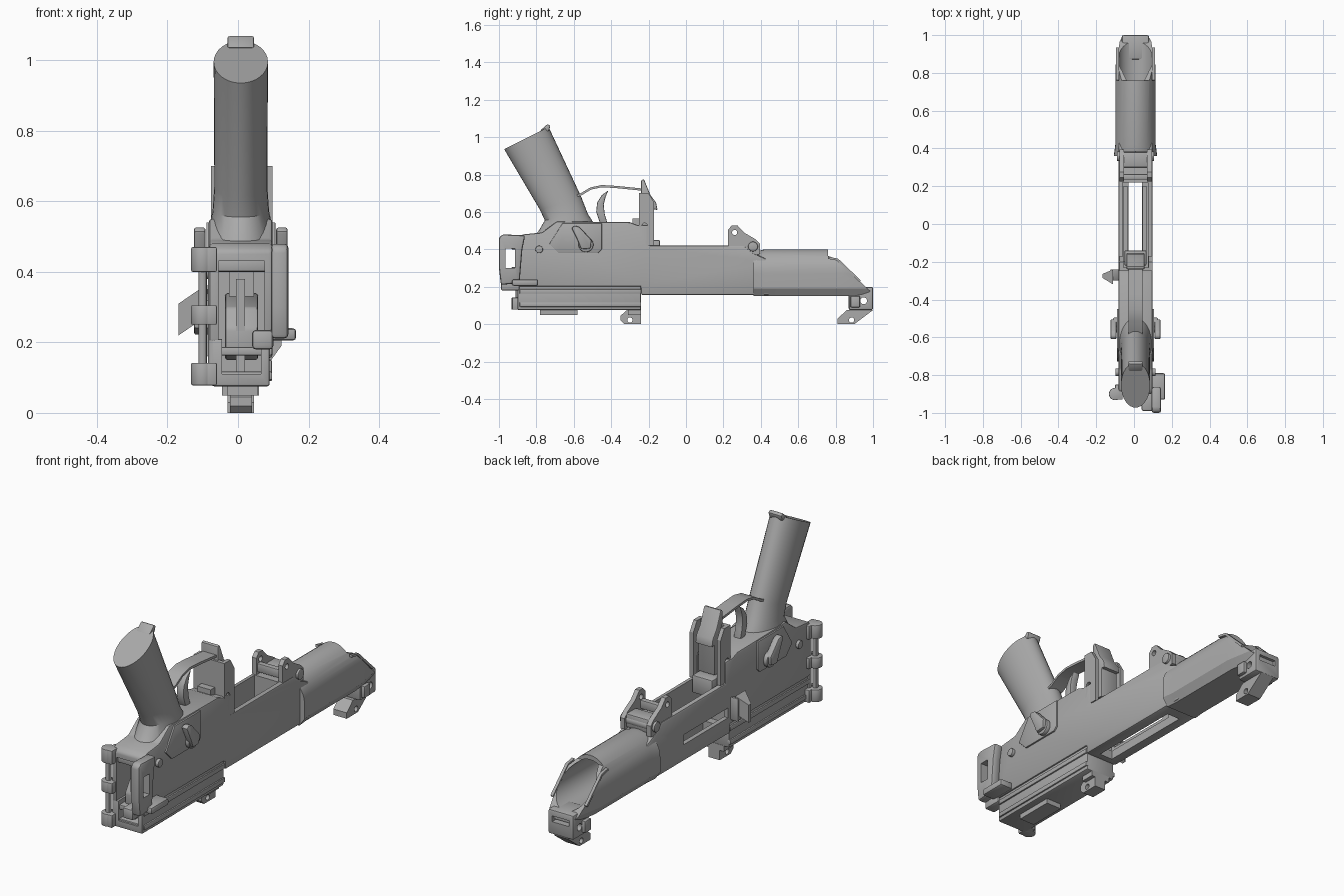
import bpy, bmesh, math
from mathutils import Vector

old = bpy.data.objects.get("Cube")
if old:
    bpy.data.objects.remove(old, do_unlink=True)

grey = bpy.data.materials.new("Plain grey")
grey.use_nodes = True
grey.diffuse_color = (0.4, 0.4, 0.4, 1)
grey.node_tree.nodes["Principled BSDF"].inputs["Base Color"].default_value = (0.4, 0.4, 0.4, 1)
CX = 0.008  # body centreline


def loft(name, rings, bevel=0.0):
    """Skin a list of equal-length point rings and cap both ends."""
    bm = bmesh.new()
    vs = [[bm.verts.new(p) for p in r] for r in rings]
    n = len(vs[0])
    for a, b in zip(vs, vs[1:]):
        for i in range(n):
            bm.faces.new((a[i], a[(i + 1) % n], b[(i + 1) % n], b[i]))
    bm.faces.new(vs[0])
    bm.faces.new(vs[-1])
    bmesh.ops.recalc_face_normals(bm, faces=bm.faces)
    me = bpy.data.meshes.new(name)
    bm.to_mesh(me)
    bm.free()
    ob = bpy.data.objects.new(name, me)
    me.materials.append(grey)
    bpy.context.collection.objects.link(ob)
    if bevel:
        m = ob.modifiers.new("Bevel", 'BEVEL')
        m.width, m.segments, m.limit_method = bevel, 2, 'ANGLE'
        apply(ob, m)
    return ob


def activate(ob):
    bpy.ops.object.select_all(action='DESELECT')
    ob.select_set(True)
    bpy.context.view_layer.objects.active = ob


def apply(ob, m):
    activate(ob)
    bpy.ops.object.modifier_apply(modifier=m.name)


def prism(name, pts, x0, x1, bevel=0.0):
    """Extrude a side profile of (y, z) points across x."""
    return loft(name, [[(x, y, z) for y, z in pts] for x in (x0, x1)], bevel)


def box(name, x0, x1, y0, y1, z0, z1, bevel=0.0):
    return prism(name, [(y0, z0), (y1, z0), (y1, z1), (y0, z1)], x0, x1, bevel)


def rod(name, a, b, r, n=20, bevel=0.0):
    a, b = Vector(a), Vector(b)
    d = (b - a).normalized()
    u = d.orthogonal().normalized()
    v = d.cross(u)
    ring = [(u * math.cos(t) + v * math.sin(t)) * r for t in (i * math.tau / n for i in range(n))]
    return loft(name, [[p + q for q in ring] for p in (a, b)], bevel)


def pin(name, y, z, r, x0, x1, bevel=0.0):
    return rod(name, (x0, y, z), (x1, y, z), r, bevel=bevel)


def cut(ob, *cutters):
    for c in cutters:
        m = ob.modifiers.new("Cut", 'BOOLEAN')
        m.operation, m.solver, m.object = 'DIFFERENCE', 'EXACT', c
        apply(ob, m)
        bpy.data.objects.remove(c, do_unlink=True)
    return ob


def ribbon(name, path, half, x0, x1):
    """A strip of even thickness following a (y, z) path."""
    ps = [Vector(p) for p in path]
    up, down = [], []
    for i, p in enumerate(ps):
        t = (ps[min(i + 1, len(ps) - 1)] - ps[max(i - 1, 0)]).normalized()
        nrm = Vector((-t.y, t.x)) * half
        up.append(p + nrm)
        down.append(p - nrm)
    return prism(name, [tuple(p) for p in up + down[::-1]], x0, x1)


# Receiver: one side profile, hollowed from the rear and from above
receiver = prism("receiver", [(-.9, .2), (-.9, .46), (-.87, .48), (-.77, .49), (-.69, .55), (-.3, .545),
                              (-.26, .53), (-.2, .53), (-.2, .42), (.31, .42), (.36, .38), (.45, .34),
                              (.45, .155), (-.24, .155), (-.24, .2)], -.083, .098, .01)
cut(receiver,
    box("rear_hollow", -.055, .075, -1, -.3, .1, .43),
    box("well_hollow", -.06, .075, -.24, .22, .2, .7),
    box("well_slot", -.03, .043, -.2, .3, .1, .3),
    box("side_slot", -.2, -.04, -.22, .14, .24, .29))

# Lower rail under the rear half
rail = box("lower_rail", -.075, .09, -.9, -.24, .075, .21, .008)
cut(rail, box("rail_hollow", -.045, .065, -1, -.3, .11, .3))
for z in (.105, .175):
    box("rail_rib", -.082, .097, -.89, -.24, z - .012, z + .012, .004)
box("rail_lip", -.03, .055, -.78, -.58, .05, .08)
rear_foot = prism("rear_foot", [(-.35, .02), (-.33, 0), (-.24, 0), (-.24, .08), (-.31, .08), (-.35, .045)], -.022, .04)
cut(rear_foot, pin("foot_hole", -.3, .022, .014, -.1, .1))
box("rear_foot_plate", -.045, .06, -.31, -.24, .05, .08)

# Parts inside the rear opening
box("inner_top_bar", -.06, .083, -.89, -.84, .40, .44, .006)
box("inner_block", -.025, .045, -.8, -.5, .33, .42)
prism("inner_hammer", [(-.86, .24), (-.82, .3), (-.6, .34), (-.6, .15), (-.8, .15), (-.86, .17)], -.037, .057, .008)
box("inner_stem", -.005, .02, -.86, -.7, .1, .38)
box("inner_wall", -.06, .08, -.6, -.56, .1, .44)

# Handguard: rounded shell tapering to the far end, bored and cut on a slope
def shell_ring(y, half, top):
    pts = [(half * .75, .15), (half, .19)]
    arc = [i * math.pi / 16 for i in range(17)]
    pts += [(half * math.cos(t), .27 + (top - .27) * math.sin(t)) for t in arc]
    pts += [(-half, .19), (-half * .75, .15)]
    return [(CX + x, y, z) for x, z in pts]


guard = loft("handguard", [shell_ring(.36, .115, .385), shell_ring(.42, .107, .4),
                           shell_ring(.83, .107, .4), shell_ring(.985, .08, .4)])
cut(guard,
    prism("slope_cutter", [(.76, .6), (.76, .365), (.81, .345), (.98, .18), (1.2, .18), (1.2, .6)], -.5, .5),
    rod("bore", (CX, .45, .285), (CX, 1.1, .285), .092, 32))
ridge = ribbon("slope_rim_left", [(.76, .355), (.81, .345), (.93, .23)], .006, -.095, -.08)
ribbon("slope_rim_right", [(.76, .355), (.81, .345), (.93, .23)], .006, .096, .111)

# Far end block and foot
end = box("end_block", -.065, .08, .87, 1.0, .075, .2, .01)
cut(end, pin("end_hole", .95, .125, .018, -.2, .2), box("end_notch", -.04, .055, .96, 1.1, .14, .17))
for x in (-.075, .075):
    box("end_lug", x - .008, x + .022, .88, .93, .09, .15, .005)
foot = prism("front_foot", [(.81, 0), (.9, 0), (1.0, .075), (.86, .075), (.81, .03)], -.03, .046)
cut(foot, pin("foot_hole", .885, .022, .014, -.1, .1))

# Grip lofted from tilted ellipses: back point, front point, half width
grip_rings = [((-.85, .44), (-.46, .46), .098), ((-.79, .495), (-.49, .535), .092),
              ((-.755, .555), (-.525, .59), .08), ((-.78, .61), (-.56, .68), .075),
              ((-.972, .935), (-.735, 1.055), .077)]
rings = []
for back, front, w in grip_rings:
    b, f = Vector((0, *back)), Vector((0, *front))
    rings.append([(b + f) / 2 + (f - b) / 2 * math.cos(t) + Vector((CX + w * math.sin(t), 0, 0))
                  for t in (i * math.tau / 32 for i in range(32))])
loft("grip", rings)
prism("grip_lip", [(-.78, 1.035), (-.74, 1.07), (-.725, 1.06), (-.735, 1.03)], -.03, .046, .006)

# Trigger guard and trigger
ribbon("trigger_guard", [(-.62, .67), (-.56, .695), (-.51, .725), (-.45, .738), (-.37, .733), (-.24, .72)],
       .006, -.03, .046)
prism("trigger", [(-.415, .715), (-.45, .69), (-.475, .65), (-.48, .6), (-.46, .54), (-.42, .54),
                  (-.435, .59), (-.44, .64), (-.43, .68)], -.012, .028, .005)

# Catch post: two cheeks, a lever with a bent tip, and a cross pin
for x in (-.076, .078):
    cheek = prism("catch_cheek", [(-.25, .42), (-.25, .7), (-.2, .7), (-.17, .65), (-.17, .42)], x, x + .02)
    cut(cheek, pin("cheek_hole", -.222, .525, .016, -.3, .3))
prism("catch_lever", [(-.24, .52), (-.24, .77), (-.225, .775), (-.19, .69), (-.16, .65), (-.152, .61),
                      (-.175, .615), (-.175, .46), (-.21, .46)], -.04, .056, .006)
box("catch_web", -.07, .09, -.25, -.23, .5, .7)
box("guard_stop", -.03, .045, -.285, -.25, .53, .565)
box("catch_base", -.05, .065, -.22, -.14, .36, .45, .006)

# Pivot bracket above the well
for x in (-.078, .07):
    ear = prism("bracket_ear", [(.225, .42), (.225, .505), (.245, .528), (.275, .528), (.31, .49), (.37, .455),
                                (.395, .43), (.395, .375), (.34, .36), (.3, .4)], x, x + .024)
    cut(ear, pin("ear_hole", .26, .49, .014, -.3, .3))
box("bracket_bridge", -.06, .075, .3, .38, .38, .45, .008)
box("bracket_bar", -.06, .075, .235, .265, .43, .475, .006)
pin("bracket_pin", .358, .415, .026, -.09, .106, .004)
for x in (-.05, .05):
    box("well_ledge", x - .006, x + .016, -.2, .2, .27, .3)

# Side cover plates, selector levers and pivot pins on both sides
for side in (-1, 1):
    def sx(d): return CX + side * d
    prism("cover_plate", [(-.73, .43), (-.68, .38), (-.47, .38), (-.45, .4), (-.45, .54), (-.66, .54)],
          sx(.085), sx(.098), .003)
    pin("selector_hub", -.535, .425, .04, sx(.09), sx(.118), .005)
    prism("selector_arm", [(-.612, .515), (-.595, .527), (-.57, .52), (-.505, .45), (-.51, .405), (-.56, .4),
                           (-.578, .445)], sx(.1), sx(.133), .007)
    pin("rear_pin", -.785, .4, .02, sx(.08), sx(.106), .003)

# Side catch tab
prism("side_tab", [(-.3, .24), (-.24, .22), (-.24, .34), (-.3, .32)], -.125, -.08, .006)
loft("side_tab_wing", [[(-.11, -.24, .26), (-.11, -.24, .35), (-.11, -.32, .35), (-.11, -.32, .26)],
                       [(-.168, -.265, .22), (-.168, -.265, .31), (-.168, -.285, .31), (-.168, -.285, .22)]])

# Rear hinge: three barrels on twin rods
for z0, z1 in ((.078, .142), (.25, .305), (.4, .47)):
    rod("hinge_barrel", (-.1, -.9, z0), (-.1, -.9, z1), .033, 20, .004)
    box("hinge_leaf", -.1, -.06, -.93, -.85, z0, z1, .004)
for x, y in ((-.1, -.9), (-.072, -.885)):
    rod("hinge_rod", (x, y, .08), (x, y, .46), .013, 12)

# Rear latch plate with a long window and a small toe
latch = prism("latch_plate", [(-.99, .21), (-1.0, .3), (-1.0, .465), (-.98, .48), (-.86, .475), (-.875, .4),
                              (-.89, .22)], .093, .143, .012)
cut(latch, box("latch_window", 0, .3, -.965, -.915, .3, .405))
box("latch_toe", .09, .165, -.93, -.79, .205, .24, .01)
box("latch_heel", .04, .1, -.99, -.89, .18, .235, .01)

# Smooth rounded areas while keeping hard edges
for ob in bpy.context.scene.objects:
    if ob.type == 'MESH':
        activate(ob)
        bpy.ops.object.shade_smooth_by_angle(angle=math.radians(30))
